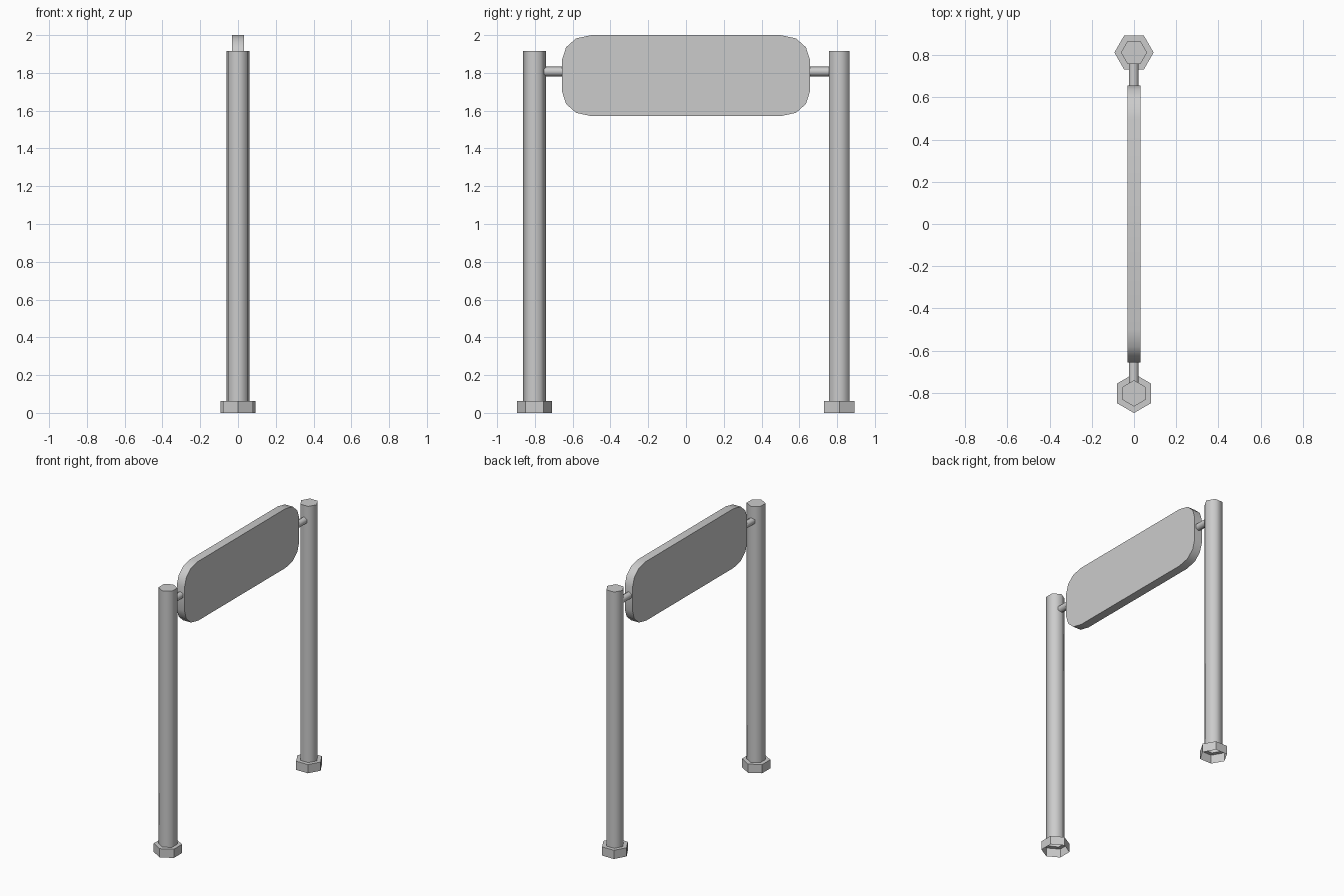
import bpy, bmesh, math
from mathutils import Vector

if "Cube" in bpy.data.objects:
    bpy.data.objects.remove(bpy.data.objects["Cube"])


def make_object(name, bm, angle):
    bmesh.ops.recalc_face_normals(bm, faces=bm.faces[:])
    mesh = bpy.data.meshes.new(name)
    bm.to_mesh(mesh)
    bm.free()
    ob = bpy.data.objects.new(name, mesh)
    bpy.context.collection.objects.link(ob)
    if angle:
        bpy.ops.object.select_all(action='DESELECT')
        ob.select_set(True)
        bpy.context.view_layer.objects.active = ob
        bpy.ops.object.shade_smooth_by_angle(angle=math.radians(angle))
    return ob


def hex_tube(name, rings, turn, place, cap=False, angle=0):
    """Six-sided shell through (radius, height) rings, mapped by place()."""
    bm = bmesh.new()
    loops = []
    for r, h in rings:
        angs = [turn + i * math.pi / 3 for i in range(6)]
        loops.append([bm.verts.new(place(r * math.cos(a), r * math.sin(a), h)) for a in angs])
    for lo, hi in zip(loops, loops[1:]):
        for i in range(6):
            j = (i + 1) % 6
            bm.faces.new((lo[i], lo[j], hi[j], hi[i]))
    if cap:
        bm.faces.new(loops[-1])
    return make_object(name, bm, angle)


# Posts with open-bottomed hexagonal feet; the two are turned differently
for side, y0, turn in (("left", -0.802, math.pi / 2), ("right", 0.812, 0.0)):
    def upright(a, b, h, y0=y0):
        return Vector((a, y0 + b, h))
    hex_tube(side + "_post", [(0.062, 0.063), (0.062, 1.917)], turn, upright, True, 65)
    hex_tube(side + "_foot", [(0.093, 0), (0.093, 0.063), (0.062, 0.063)], turn, upright)

# Short rods joining posts to panel
for side, y0, y1 in (("left", -0.765, -0.645), ("right", 0.645, 0.775)):
    hex_tube(side + "_rod", [(0.026, y0), (0.026, y1)], 0,
             lambda a, b, h: Vector((b - 0.002, h, 1.807 + a)), False, 65)

# Rounded sign panel: one corner mirrored to all four
corner = [(0.656, 0.085), (0.635, 0.15), (0.582, 0.197), (0.5, 0.2145)]
outline = []
for sy, sz in ((1, 1), (-1, 1), (-1, -1), (1, -1)):
    pts = corner if sy * sz > 0 else corner[::-1]
    outline += [(sy * y, 1.7855 + sz * z) for y, z in pts]
bm = bmesh.new()
face = bm.faces.new([bm.verts.new((-0.031, y, z)) for y, z in outline])
ext = bmesh.ops.extrude_face_region(bm, geom=[face], use_keep_orig=True)
bmesh.ops.translate(bm, vec=(0.062, 0, 0),
                    verts=[g for g in ext["geom"] if isinstance(g, bmesh.types.BMVert)])
make_object("sign_panel", bm, 35)
